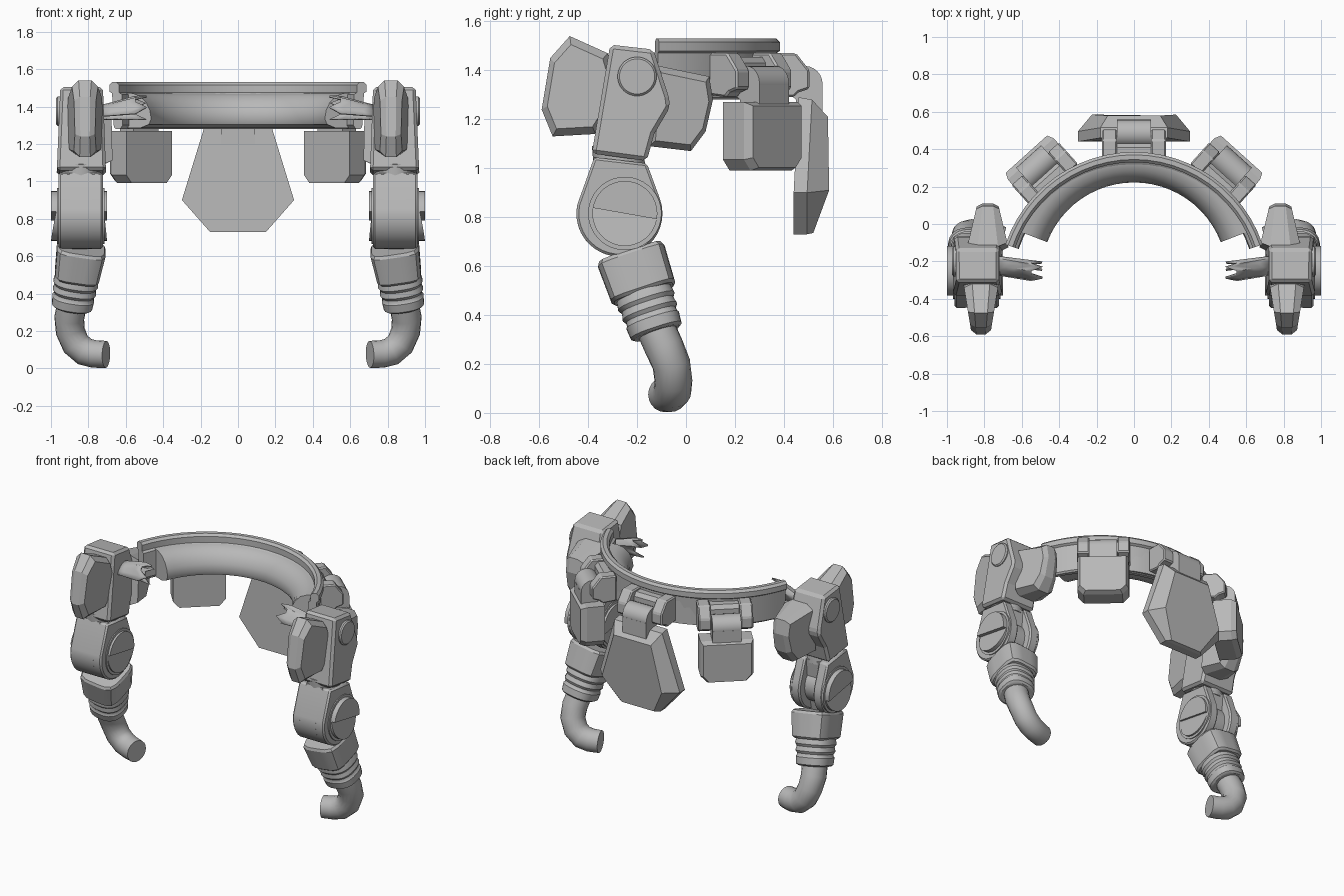
import bpy, bmesh, math
from mathutils import Vector, Matrix

if "Cube" in bpy.data.objects:
    bpy.data.objects.remove(bpy.data.objects["Cube"])

grey = bpy.data.materials.new("plain_grey")
grey.diffuse_color = (0.48, 0.48, 0.48, 1)
grey.use_nodes = True
grey.node_tree.nodes["Principled BSDF"].inputs["Base Color"].default_value = grey.diffuse_color
CY = -0.34  # centre of the collar arc in y


def loft(name, loops, mirror=False, bevel=0, smooth=None, cap=True, xf=None, solid=0):
    """Skin a list of equal-length point loops, optionally capped."""
    bm = bmesh.new()
    rows = [[bm.verts.new(xf @ Vector(p) if xf else p) for p in lp] for lp in loops]
    n = len(rows[0])
    for a, b in zip(rows, rows[1:]):
        for i in range(n if cap else n - 1):
            j = (i + 1) % n
            bm.faces.new((a[i], a[j], b[j], b[i]))
    if cap:
        bm.faces.new(rows[0])
        bm.faces.new(rows[-1])
    bmesh.ops.recalc_face_normals(bm, faces=bm.faces)
    me = bpy.data.meshes.new(name)
    bm.to_mesh(me)
    bm.free()
    me.materials.append(grey)
    ob = bpy.data.objects.new(name, me)
    bpy.context.collection.objects.link(ob)
    if smooth:
        bpy.ops.object.select_all(action='DESELECT')
        ob.select_set(True)
        bpy.context.view_layer.objects.active = ob
        bpy.ops.object.shade_smooth_by_angle(angle=math.radians(smooth))
    if solid:
        m = ob.modifiers.new("thickness", 'SOLIDIFY')
        m.thickness = solid
    if bevel:
        m = ob.modifiers.new("bevel", 'BEVEL')
        m.width, m.segments, m.limit_method = bevel, 1, 'ANGLE'
    if mirror:
        ob.modifiers.new("mirror", 'MIRROR')
    return ob


def side(pts, x):
    """Side profile of (y, z) points placed at x."""
    return [(x, y, z) for y, z in pts]


def arc(cy, cz, r, a0, a1, n):
    return [(cy + r * math.cos(math.radians(a0 + (a1 - a0) * i / n)),
             cz + r * math.sin(math.radians(a0 + (a1 - a0) * i / n))) for i in range(n + 1)]


def inset(pts, k):
    """Scale a profile towards its middle."""
    cy = sum(p[0] for p in pts) / len(pts)
    cz = sum(p[1] for p in pts) / len(pts)
    return [(cy + (y - cy) * k, cz + (z - cz) * k) for y, z in pts]


def tube(name, path, radii, n=20, **kw):
    """Round section swept along a path with one radius per point."""
    path = [Vector(p) for p in path]
    loops = []
    for i, p in enumerate(path):
        t = (path[min(i + 1, len(path) - 1)] - path[max(i - 1, 0)]).normalized()
        u = Vector((0, 1, 0))
        u = (u - t * u.dot(t)).normalized()
        v = t.cross(u)
        loops.append([p + radii[i] * (u * math.cos(2 * math.pi * k / n) + v * math.sin(2 * math.pi * k / n))
                      for k in range(n)])
    return loft(name, loops, **kw)


def sweep(name, section, cy, end):
    """Sweep an (r, z) section round an arc open to the front."""
    loops = []
    for i in range(25):
        a = math.radians(end + (180 - 2 * end) * i / 24)
        loops.append([(r * math.cos(a), cy + r * math.sin(a), z) for r, z in section])
    loft(name, loops, smooth=35)


# Collar: thin band with a rim, and a padded roll inside it
sweep("collar_band", [(0.70, 1.29), (0.71, 1.47), (0.725, 1.48), (0.725, 1.515), (0.71, 1.53), (0.685, 1.53),
                      (0.67, 1.515), (0.67, 1.475), (0.655, 1.465), (0.65, 1.30), (0.665, 1.28), (0.69, 1.28)],
      CY, 18.5)
sweep("collar_roll", [(0.645, 1.475), (0.60, 1.47), (0.56, 1.455), (0.525, 1.42), (0.505, 1.38),
                      (0.497, 1.335), (0.51, 1.305), (0.56, 1.285), (0.645, 1.285)], -0.275, 21)


# Hanging clip: cheeks, bridges and hinge barrel
def clip(tag, xf, mirror):
    cheek = [(0.69, 1.30), (0.69, 1.47), (0.79, 1.47), (0.845, 1.40), (0.845, 1.325), (0.80, 1.31), (0.78, 1.29)]
    for s in (-1, 1):
        loft(tag + "_cheek", [side(cheek, s * 0.09), side(cheek, s * 0.17)], mirror, 0.008, xf=xf)
    bridge = [(0.69, 1.31), (0.69, 1.455), (0.75, 1.455), (0.77, 1.43), (0.77, 1.31)]
    loft(tag + "_bridge", [side(bridge, -0.1), side(bridge, 0.1)], mirror, xf=xf)
    ring = arc(0.825, 1.345, 0.073, 0, 345, 23)
    loft(tag + "_barrel", [side(ring, -0.09), side(ring, 0.09)], mirror, smooth=35, xf=xf)
    strap = [(0.79, 1.20), (0.79, 1.34), (0.898, 1.34), (0.898, 1.20)]
    loft(tag + "_strap", [side(strap, -0.09), side(strap, 0.09)], mirror, xf=xf)


def at_r(pts, r):
    return [(x, r, z) for x, z in pts]


# Rear hanging panel
xf = Matrix.Translation((0, CY, 0))
clip("rear_clip", xf, False)
big = [(-0.15, 0.73), (0.15, 0.73), (0.30, 0.90), (0.18, 1.28), (-0.18, 1.28), (-0.30, 0.90)]
front = [(x, 0.78 + (z > 1.2) * 0.02, z + (z > 1.2) * 0.01) for x, z in big]
mid = [(x, r + 0.055, z - (z > 1.2) * 0.01) for x, r, z in front]
back = [(-0.12, 0.86, 0.735), (0.12, 0.86, 0.735), (0.225, 0.925, 0.91),
        (0.14, 0.92, 1.21), (-0.14, 0.92, 1.21), (-0.225, 0.925, 0.91)]
loft("rear_panel", [front, mid, back], xf=xf)

# Pair of smaller panels at the sides of the collar
xf = Matrix.Translation((0, CY, 0)) @ Matrix.Rotation(math.radians(-42), 4, 'Z') @ Matrix.Translation((-0.05, 0, 0))
clip("side_clip", xf, True)
small = [(-0.125, 0.99), (0.125, 0.99), (0.165, 1.035), (0.165, 1.27), (-0.165, 1.27), (-0.165, 1.035)]
face = [(x * 0.9, 1.12 + (z - 1.12) * 0.9) for x, z in small]
loft("side_panel", [at_r(small, 0.765), at_r(small, 0.88), at_r(face, 0.915)], True, xf=xf)

# Shoulder block with round boss
block = [(-0.385, 1.06), (-0.16, 1.03), (-0.13, 1.14), (-0.065, 1.25), (-0.07, 1.29), (-0.133, 1.485), (-0.31, 1.505)]
xs = lambda z, a, b: a + (b - a) * (z - 1.03) / 0.47
loft("shoulder_block", [[(xs(z, 0.705, 0.722), y, z) for y, z in block],
                        [(xs(z, 0.97, 0.95), y, z) for y, z in block]], True, 0.016)
boss = arc(-0.2, 1.375, 0.08, 0, 348, 29)
loft("shoulder_boss", [side(boss, 0.90), side(boss, 0.964), side(inset(boss, 0.9), 0.972)], True, smooth=35)

# Shoulder plates: wedge-shaped armour in front of and behind the block
fore = [(-0.475, 1.54), (-0.32, 1.47), (-0.27, 1.30), (-0.37, 1.14), (-0.545, 1.13), (-0.59, 1.24), (-0.555, 1.45)]
aft = [(-0.12, 1.42), (0.095, 1.375), (0.11, 1.28), (0.08, 1.15), (0.02, 1.07), (-0.15, 1.09)]


def wedge(name, pts, x, y0, y1, w0, w1):
    w = lambda y: w0 + (w1 - w0) * (y - y0) / (y1 - y0)
    core = inset(pts, 0.84)
    loft(name, [[(x - w(y), y, z) for y, z in core], [(x - w(y) * 0.5, y, z) for y, z in pts],
                [(x + w(y) * 0.5, y, z) for y, z in pts], [(x + w(y), y, z) for y, z in core]], True)


wedge("front_shoulder_plate", fore, 0.818, -0.3, -0.59, 0.097, 0.05)
wedge("back_shoulder_plate", aft, 0.782, -0.1, 0.11, 0.105, 0.055)

# Torn half sleeve reaching inwards from the shoulder
rows = []
for k in range(5):
    t = k / 4
    row = []
    for i in range(11):
        a = math.radians(-100 + 230 * i / 10)
        x = 0.73 - t * (0.18 + (0.06 if i % 3 == 1 else 0))
        row.append((x, -0.225 - 0.03 * t + 0.055 * math.sin(a + 0.6), 1.36 + 0.02 * t + (0.05 + 0.03 * t) * math.cos(a)))
    rows.append(row)
loft("inner_sleeve", rows, True, cap=False, smooth=35, solid=0.012)

# Elbow: collar pin, two cheeks, and a core recessed at the back
tube("upper_joint", [(0.84, -0.28, 1.10), (0.84, -0.27, 0.98)], [0.105, 0.105], mirror=True, smooth=35)
EY, EZ = -0.272, 0.815
cheek = [(-0.16, 1.02), (-0.375, 1.045)] + arc(EY, EZ, 0.176, 168, 380, 22)
loft("elbow_inner_cheek", [side(cheek, 0.722), side(cheek, 0.79)], True, 0.01, smooth=35)
loft("elbow_outer_cheek", [side(cheek, 0.89), side(cheek, 0.96)], True, 0.01, smooth=35)
core = [(-0.17, 1.01), (-0.375, 1.045)] + arc(EY, EZ, 0.176, 168, 285, 14) + arc(EY, EZ, 0.12, 300, 400, 10)
loft("elbow_core", [side(core, 0.78), side(core, 0.90)], True, smooth=35)

# Slotted pivot caps on both sides of the elbow
for x, s in ((0.955, 1), (0.727, -1)):
    c = (-0.25, EZ)
    rim, low, high = arc(*c, 0.150, 0, 350, 35), arc(*c, 0.133, 170, 350, 18), arc(*c, 0.133, -10, 170, 18)
    h = 0.044 if s > 0 else 0.026
    loft("pivot_rim", [side(rim, x - s * 0.02), side(rim, x + s * 0.012)], True, smooth=35)
    loft("pivot_upper_half", [side(high, x), side(high, x + s * h)], True, smooth=35)
    ramp = [(x + s * h * (0.4 + 0.6 * math.sin(math.pi * i / 18)), y, z) for i, (y, z) in enumerate(low)]
    loft("pivot_lower_half", [side(low, x), ramp], True, smooth=35)

# Rounded-square wrist cuff along the slanted forearm axis
A, B = Vector((0.838, -0.222, 0.635)), Vector((0.887, -0.122, 0.335))


def cuff_loop(t, wx, wy, n=4.0):
    p, d = A.lerp(B, t), (B - A).normalized()
    u = Vector((1, 0, 0))
    u = (u - d * u.dot(d)).normalized()
    v = d.cross(u)
    out = []
    for k in range(24):
        c, s = math.cos(math.pi * k / 12), math.sin(math.pi * k / 12)
        f = (abs(c) ** n + abs(s) ** n) ** (-1 / n)
        out.append(p + u * (c * f * wx) + v * (s * f * wy))
    return out


loft("wrist_cuff", [cuff_loop(-0.05, 0.123, 0.134, 4.5), cuff_loop(0, 0.132, 0.143, 4.5),
                    cuff_loop(0.46, 0.12, 0.137, 4.5), cuff_loop(0.5, 0.108, 0.125, 4.5)], True, smooth=30)

# Ribbed gaiter
ribs = []
for t, r in ((0.4, 0.106), (0.52, 0.117), (0.6, 0.121), (0.65, 0.11), (0.74, 0.117), (0.79, 0.106),
             (0.84, 0.108), (0.86, 0.113), (1.0, 0.109), (1.03, 0.096)):
    ribs.append(cuff_loop(t, r, r, 2.6))
loft("gaiter", ribs, True, smooth=35)

# Bent hook at the end of each arm
tube("hook", [(0.885, -0.13, 0.36), (0.902, -0.09, 0.27), (0.897, -0.06, 0.20), (0.867, -0.051, 0.13),
              (0.82, -0.054, 0.09), (0.768, -0.066, 0.077), (0.705, -0.086, 0.075)],
     [0.08, 0.08, 0.078, 0.077, 0.076, 0.074, 0.072], n=20, mirror=True, smooth=50)
